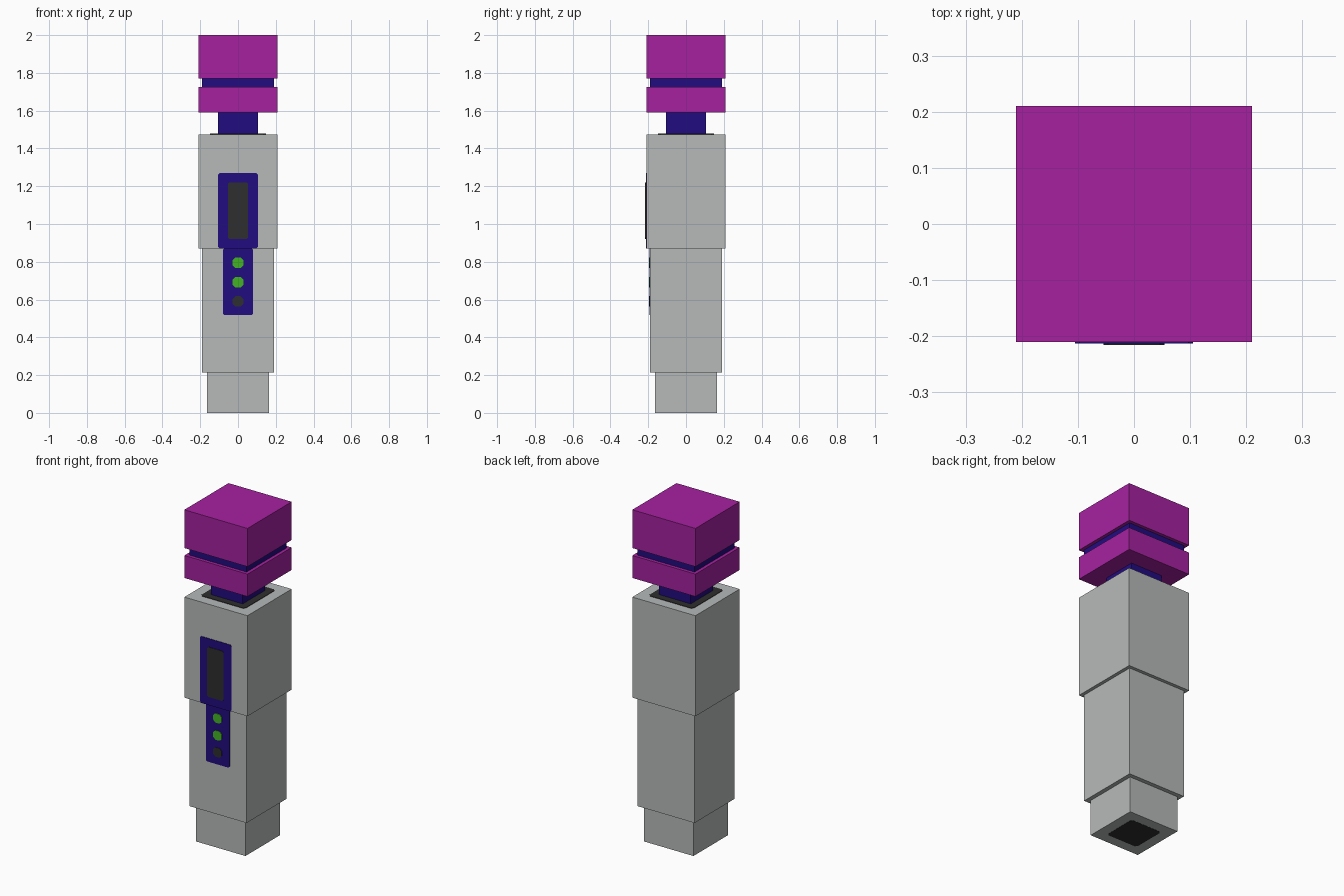
import bpy, bmesh, math
from mathutils import Matrix

if "Cube" in bpy.data.objects:
    bpy.data.objects.remove(bpy.data.objects["Cube"])


def linear(c):
    c /= 255
    return c / 12.92 if c <= 0.04045 else ((c + 0.055) / 1.055) ** 2.4


def material(name, r, g, b):
    m = bpy.data.materials.new(name)
    m.diffuse_color = (linear(r), linear(g), linear(b), 1)
    m.use_nodes = True
    m.node_tree.nodes["Principled BSDF"].inputs["Base Color"].default_value = m.diffuse_color
    return m


grey = material("light grey", 182, 186, 185)
magenta = material("magenta", 166, 33, 160)
blue = material("deep blue", 33, 12, 128)
dark = material("charcoal", 46, 46, 46)
green = material("lamp green", 68, 178, 36)


def finish(name, bm, mat):
    bmesh.ops.recalc_face_normals(bm, faces=bm.faces)
    mesh = bpy.data.meshes.new(name)
    bm.to_mesh(mesh)
    bm.free()
    mesh.materials.append(mat)
    ob = bpy.data.objects.new(name, mesh)
    bpy.context.collection.objects.link(ob)
    return ob


def block(name, half, z0, z1, mat):
    """Square block centred on the axis."""
    bm = bmesh.new()
    bmesh.ops.create_cube(bm, size=1)
    bmesh.ops.scale(bm, vec=(2 * half, 2 * half, z1 - z0), verts=bm.verts)
    bmesh.ops.translate(bm, vec=(0, 0, (z0 + z1) / 2), verts=bm.verts)
    return finish(name, bm, mat)


def plate(name, hw, hh, cut, place, mat, thick=0.003):
    """Thin plate with clipped corners, raised along its local +z."""
    pts = [(hw, hh - cut), (hw - cut, hh), (cut - hw, hh), (-hw, hh - cut),
           (-hw, cut - hh), (cut - hw, -hh), (hw - cut, -hh), (hw, cut - hh)]
    bm = bmesh.new()
    face = bm.faces.new([bm.verts.new((x, y, 0)) for x, y in pts])
    top = bmesh.ops.extrude_face_region(bm, geom=[face])["geom"]
    bmesh.ops.translate(bm, vec=(0, 0, thick),
                        verts=[v for v in top if isinstance(v, bmesh.types.BMVert)])
    bmesh.ops.transform(bm, matrix=place, verts=bm.verts)
    return finish(name, bm, mat)


def on_front(y, z):
    return Matrix.Translation((0, y, z)) @ Matrix.Rotation(math.pi / 2, 4, 'X')


# Stepped handle
block("handle_base", 0.165, 0, 0.215, grey)
block("handle_grip", 0.19, 0.215, 0.87, grey)
block("handle_top", 0.21, 0.87, 1.475, grey)

# Neck and banded cap
block("neck", 0.105, 1.475, 1.59, blue)
block("cap_lower", 0.21, 1.59, 1.725, magenta)
block("cap_groove", 0.19, 1.725, 1.77, blue)
block("cap_upper", 0.21, 1.77, 2.0, magenta)

# Dark recess around the neck and dark socket under the base
plate("neck_recess", 0.147, 0.147, 0.012, Matrix.Translation((0, 0, 1.475)), dark)
plate("base_socket", 0.103, 0.103, 0.012, Matrix.Rotation(math.pi, 4, 'X'), dark, 0.001)

# Front panels and screen
plate("screen_frame", 0.105, 0.2, 0.008, on_front(-0.21, 1.07), blue)
plate("screen", 0.054, 0.15, 0.008, on_front(-0.213, 1.07), dark)
plate("button_panel", 0.079, 0.177, 0.008, on_front(-0.19, 0.694), blue)

# Lamps, lowest one unlit
for i, (z, mat) in enumerate([(0.795, green), (0.692, green), (0.59, dark)]):
    plate(f"lamp_{i + 1}", 0.028, 0.028, 0.014, on_front(-0.193, z), mat)
